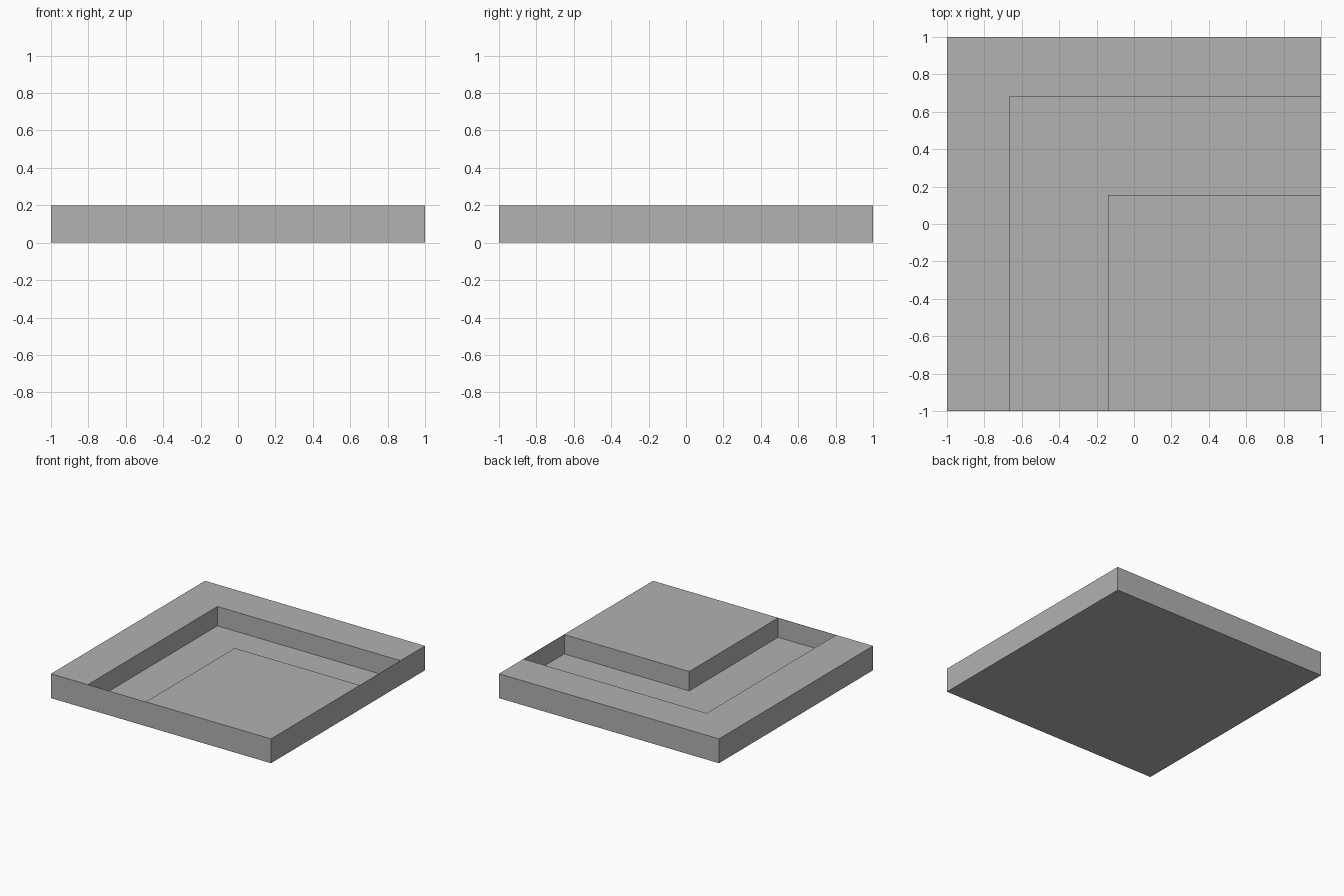
import bpy
import bmesh

if "Cube" in bpy.data.objects:
    bpy.data.objects.remove(bpy.data.objects["Cube"])

HEIGHT, FLOOR = 0.20, 0.041
EDGE = 0.998            # channel stops just short of the front and right sides


def prism(name, outline, z0, z1):
    """Extrude a closed outline from z0 to z1."""
    bm = bmesh.new()
    base = bm.faces.new([bm.verts.new((x, y, z0)) for x, y in outline])
    top = bmesh.ops.extrude_face_region(bm, geom=[base])["geom"]
    verts = [v for v in top if isinstance(v, bmesh.types.BMVert)]
    bmesh.ops.translate(bm, verts=verts, vec=(0, 0, z1 - z0))
    bmesh.ops.recalc_face_normals(bm, faces=bm.faces)
    mesh = bpy.data.meshes.new(name)
    bm.to_mesh(mesh)
    bm.free()
    obj = bpy.data.objects.new(name, mesh)
    bpy.context.collection.objects.link(obj)
    return obj


grey = bpy.data.materials.new("plain grey")
grey.diffuse_color = (0.445, 0.445, 0.445, 1)
grey.use_nodes = True
grey.node_tree.nodes["Principled BSDF"].inputs["Base Color"].default_value = grey.diffuse_color

# Square slab
slab = prism("channel_tile", [(-1, -1), (1, -1), (1, 1), (-1, 1)], 0, HEIGHT)
slab.data.materials.append(grey)

# L-shaped channel, turning one corner
channel = prism("channel_cutter", [
    (-0.665, -EDGE), (-0.138, -EDGE), (-0.138, 0.155),
    (EDGE, 0.155), (EDGE, 0.682), (-0.665, 0.682)], FLOOR, HEIGHT + 0.1)
channel.data.materials.append(grey)
channel.hide_render = True

# Cut the channel, then drop the cutter
cut = slab.modifiers.new("channel", 'BOOLEAN')
cut.operation = 'DIFFERENCE'
cut.solver = 'EXACT'
cut.object = channel
bpy.context.view_layer.objects.active = slab
slab.select_set(True)
bpy.ops.object.modifier_apply(modifier=cut.name)
bpy.data.objects.remove(channel)
